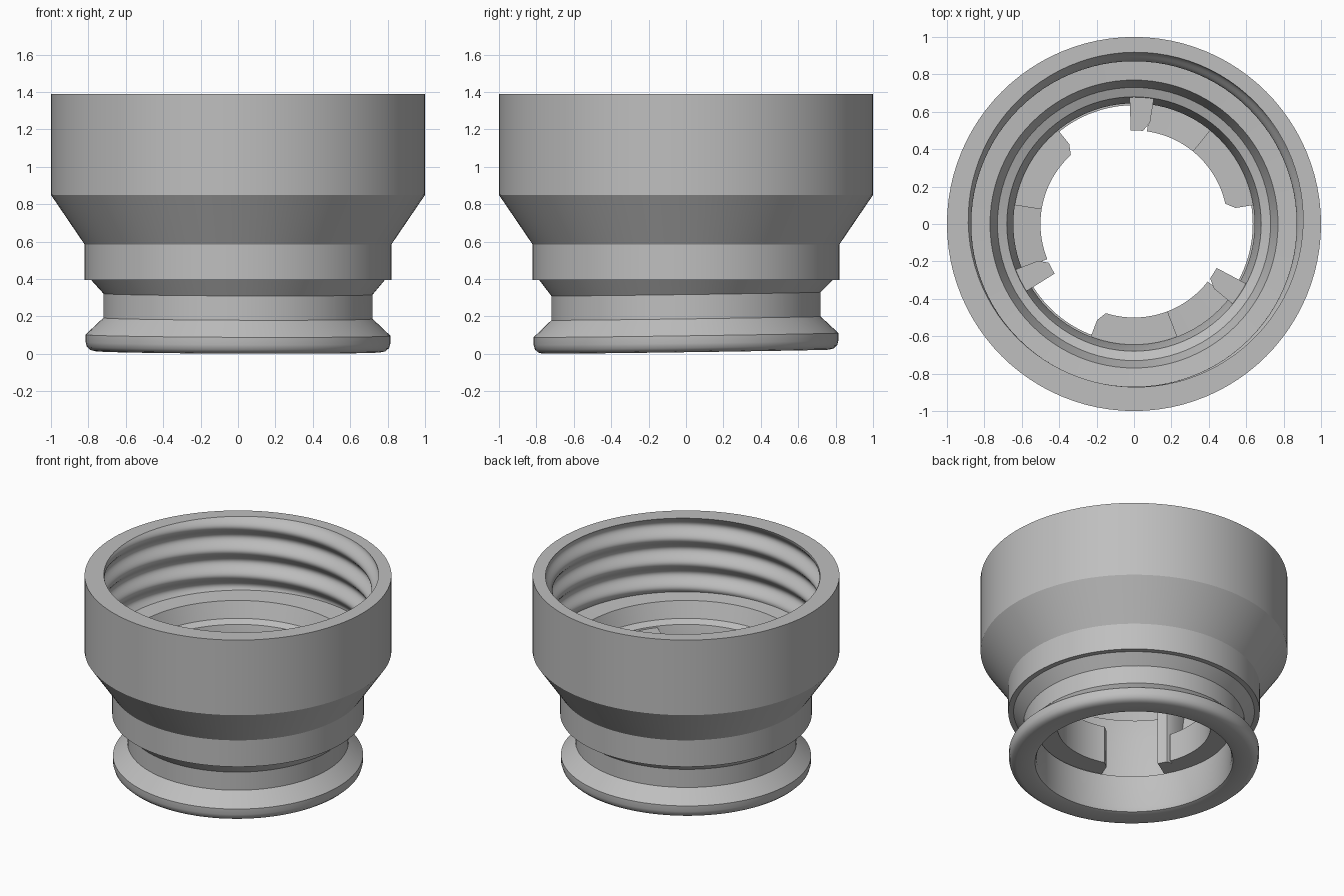
import bpy
import bmesh
from math import radians, cos, sin, tau

cube = bpy.data.objects.get("Cube")
if cube:
    bpy.data.objects.remove(cube, do_unlink=True)

grey = bpy.data.materials.new("plain_grey")
grey.use_nodes = True
COLOUR = (0.52, 0.52, 0.52, 1)
grey.diffuse_color = COLOUR
grey.node_tree.nodes["Principled BSDF"].inputs["Base Color"].default_value = COLOUR

SEGMENTS = 96
TOP, THREAD_BOTTOM, PITCH = 1.39, 0.86, 0.176


def finish(bm, name):
    bmesh.ops.recalc_face_normals(bm, faces=bm.faces[:])
    mesh = bpy.data.meshes.new(name)
    bm.to_mesh(mesh)
    bm.free()
    mesh.materials.append(grey)
    obj = bpy.data.objects.new(name, mesh)
    bpy.context.collection.objects.link(obj)
    bpy.ops.object.select_all(action="DESELECT")
    obj.select_set(True)
    bpy.context.view_layer.objects.active = obj
    bpy.ops.object.shade_smooth_by_angle(angle=radians(32))
    return obj


def thread_radius(angle, z):
    # right-handed helix, crests pointing inwards
    phase = tau * (z - 1.29) / PITCH - (angle - radians(45))
    return 0.895 - 0.025 * cos(phase)


# Threaded coupling: a closed section turned round the axis
outside = [
    (0.635, 0.05), (0.645, 0.02), (0.67, 0.012), (0.765, 0.012), (0.79, 0.018),
    (0.808, 0.035), (0.815, 0.06), (0.815, 0.1), (0.72, 0.19), (0.72, 0.32),
    (0.785, 0.395), (0.82, 0.395), (0.82, 0.585), (1.0, 0.85), (1.0, TOP),
]
ROWS = 48
thread = [(None, TOP - (TOP - THREAD_BOTTOM) * i / ROWS) for i in range(ROWS + 1)]
inside = [(0.77, 0.85), (0.73, 0.74), (0.68, 0.72), (0.645, 0.56),
          (0.645, 0.28), (0.635, 0.28)]

bm = bmesh.new()
rings = []
for radius, z in outside + thread + inside:
    ring = []
    for s in range(SEGMENTS):
        a = tau * s / SEGMENTS
        r = thread_radius(a, z) if radius is None else radius
        x, y = r * cos(a), r * sin(a)
        # the lower flange sits very slightly tilted
        tilt = 0.014 * y - 0.004 * x if z < 0.35 else 0
        ring.append(bm.verts.new((x, y, z + tilt)))
    rings.append(ring)
for i, ring in enumerate(rings):
    following = rings[(i + 1) % len(rings)]
    for s in range(SEGMENTS):
        t = (s + 1) % SEGMENTS
        bm.faces.new((ring[s], ring[t], following[t], following[s]))
finish(bm, "threaded_coupling")


def sector(name, start, end, bottom, top_start, top_end, outer,
           chamfer_start=False, chamfer_end=False):
    """Curved block between two angles in degrees, with a sloping top."""
    stations = [(i / 16, 0.5) for i in range(17)]
    cut = 3.5 / abs(end - start)
    if chamfer_start:
        stations = [(0, 0.55)] + [s for s in stations if s[0] > cut]
        stations.insert(1, (cut, 0.5))
    if chamfer_end:
        stations = [s for s in stations if s[0] < 1 - cut]
        stations += [(1 - cut, 0.5), (1, 0.55)]
    bm = bmesh.new()
    loops = []
    for t, inner in stations:
        a = radians(start + (end - start) * t)
        top = top_start + (top_end - top_start) * t
        corners = ((inner, bottom), (outer, bottom), (outer, top), (inner, top))
        loops.append([bm.verts.new((r * cos(a), r * sin(a), z)) for r, z in corners])
    for p, q in zip(loops, loops[1:]):
        for k in range(4):
            n = (k + 1) % 4
            bm.faces.new((p[k], p[n], q[n], q[k]))
    bm.faces.new(loops[0])
    bm.faces.new(loops[-1])
    finish(bm, name)


# Three bayonet lugs: a stop post, a pocket and a raised ledge
for k in range(3):
    turn = -120 * k
    sector(f"stop_post_{k + 1}", 92 + turn, 81 + turn, 0.28, 0.71, 0.71, 0.68,
           chamfer_end=True)
    sector(f"lug_pocket_{k + 1}", 82 + turn, 51 + turn, 0.28, 0.48, 0.5, 0.67)
    sector(f"lug_ledge_{k + 1}", 51 + turn, 9 + turn, 0.28, 0.55, 0.55, 0.67,
           chamfer_end=True)
